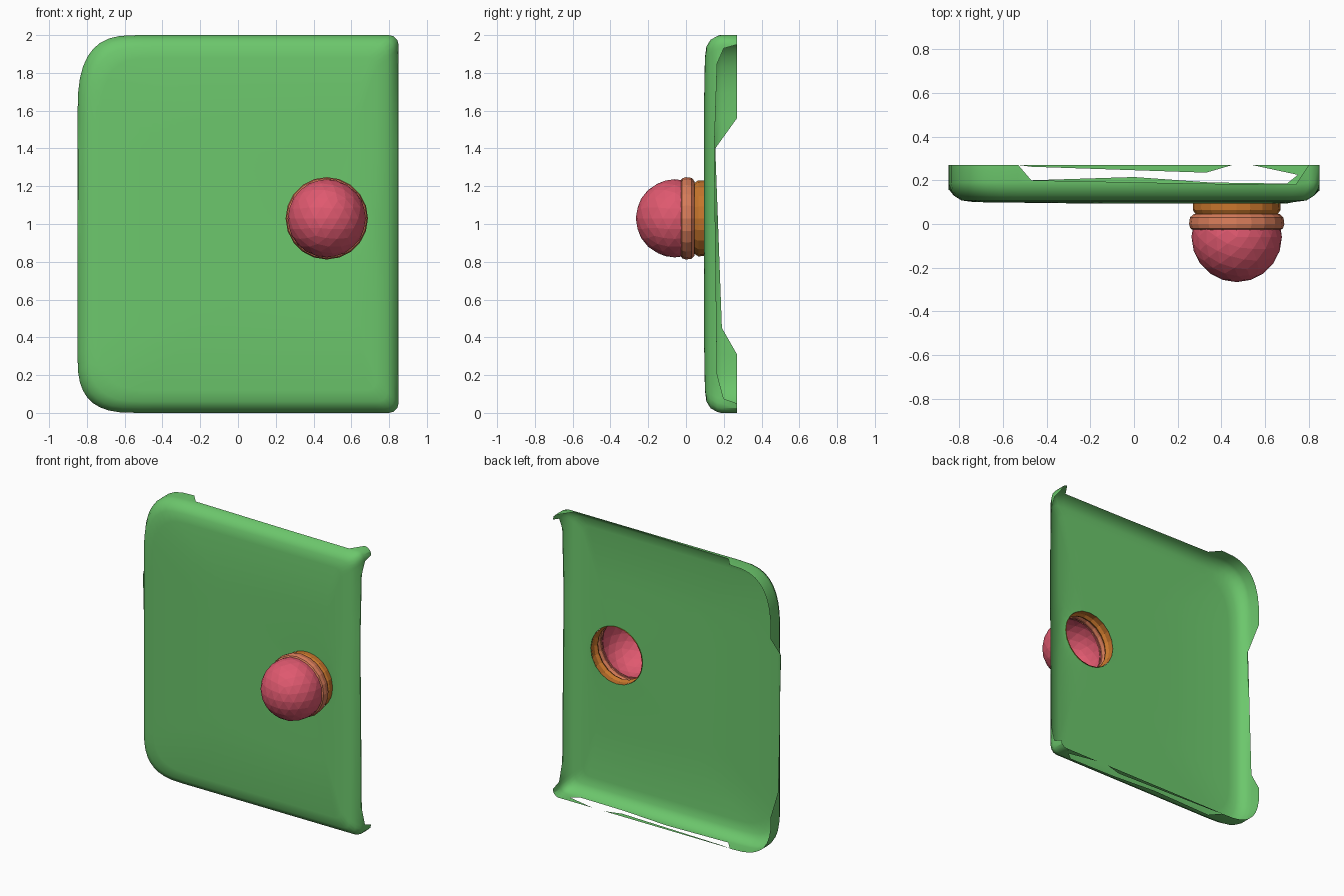
import bpy, bmesh
from math import sin, cos, pi, atan2, ceil
from mathutils import Vector

if "Cube" in bpy.data.objects:
    bpy.data.objects.remove(bpy.data.objects["Cube"], do_unlink=True)

KX, KZ = 0.47, 1.03      # knob axis
HOLE = 0.2


def material(name, rgb):
    m = bpy.data.materials.new(name)
    m.use_nodes = True
    m.diffuse_color = (*rgb, 1)
    m.node_tree.nodes["Principled BSDF"].inputs["Base Color"].default_value = (*rgb, 1)
    return m


green = material("leaf green", (0.15, 0.57, 0.15))
red = material("rose red", (0.74, 0.10, 0.16))
salmon = material("salmon", (0.68, 0.20, 0.10))
amber = material("amber brown", (0.57, 0.18, 0.025))


def finish(bm, name, mat, inside, smooth=False):
    """Weld, face away from the inside point, and make the object."""
    bmesh.ops.remove_doubles(bm, verts=bm.verts, dist=0.0005)
    bmesh.ops.recalc_face_normals(bm, faces=bm.faces)
    out = sum(f.normal.dot(f.calc_center_median() - Vector(inside)) * f.calc_area() for f in bm.faces)
    if out < 0:
        bmesh.ops.reverse_faces(bm, faces=bm.faces)
    me = bpy.data.meshes.new(name)
    bm.to_mesh(me)
    bm.free()
    me.materials.append(mat)
    ob = bpy.data.objects.new(name, me)
    bpy.context.collection.objects.link(ob)
    if smooth:
        bpy.ops.object.select_all(action='DESELECT')
        ob.select_set(True)
        bpy.context.view_layer.objects.active = ob
        bpy.ops.object.shade_smooth_by_angle(angle=pi / 6)
    return ob


def bridge(bm, rings):
    """Skin a list of closed rings of equal length."""
    loops = [[bm.verts.new(p) for p in r] for r in rings]
    for a, b in zip(loops, loops[1:]):
        for i in range(len(a)):
            j = (i + 1) % len(a)
            bm.faces.new((a[i], a[j], b[j], b[i]))


# Outline of the door panel: (x, z, depth of the back rim)
def side(keys, place):
    pts = []
    for (p, r), (q, s) in zip(keys, keys[1:]):
        n = max(1, ceil(abs(q - p) / 0.12))
        pts += [(*place(p + (q - p) * i / n), r + (s - r) * i / n) for i in range(n)]
    return pts + [(*place(keys[-1][0]), keys[-1][1])]


def corner(cx, cz, rx, rz, start, n, power):
    pts = []
    for i in range(1, n):
        a = start + pi / 2 * i / n
        c, s = cos(a), sin(a)
        pts.append((cx + rx * (1 if c > 0 else -1) * abs(c) ** power,
                    cz + rz * (1 if s > 0 else -1) * abs(s) ** power, 0.27))
    return pts


bottom = [(-0.53, 0.27), (-0.47, 0.2), (0, 0.215), (0.35, 0.19), (0.7, 0.185), (0.75, 0.225), (0.8, 0.27)]
right = [(0.05, 0.27), (0.075, 0.2), (0.2, 0.165), (1.4, 0.15), (1.85, 0.165), (1.93, 0.2), (1.95, 0.27)]
top = [(0.8, 0.27), (0.74, 0.18), (0.3, 0.185), (-0.47, 0.2), (-0.53, 0.27)]
left = [(1.56, 0.27), (1.4, 0.155), (0.45, 0.19), (0.31, 0.27)]
outline = side(bottom, lambda x: (x, 0))
outline += corner(0.8, 0.05, 0.05, 0.05, -pi / 2, 3, 1)
outline += side(right, lambda z: (0.85, z))
outline += corner(0.8, 1.95, 0.05, 0.05, 0, 3, 1)
outline += side(top, lambda x: (x, 2))
outline += corner(-0.53, 1.56, 0.32, 0.44, pi / 2, 9, 0.68)
outline += side(left, lambda z: (-0.85, z))
outline += corner(-0.53, 0.31, 0.32, 0.31, pi, 9, 0.68)

# Door panel: rolled edge, flat front, round hole behind the knob
rolled = [(0, 0.27), (0, 0.19), (0.005, 0.165), (0.025, 0.13), (0.06, 0.108), (0.12, 0.1)]
rings = [[(x * (1 - d / 0.85), min(y, r), 1 + (z - 1) * (1 - d)) for x, z, r in outline]
         for d, y in rolled]
hole = []
for x, y, z in rings[-1]:
    a = atan2(z - KZ, x - KX)
    hole.append((KX + HOLE * cos(a), 0.098, KZ + HOLE * sin(a)))
middle = [((p[0] + q[0]) / 2, 0.094, (p[2] + q[2]) / 2) for p, q in zip(rings[-1], hole)]
bm = bmesh.new()
bridge(bm, rings + [middle, hole])
finish(bm, "door_panel", green, (0, 0.6, 1), smooth=True)

# Slivers of the bottom wall behind its slot
bm = bmesh.new()
for shape in ([(-0.53, 0.27), (-0.47, 0.262), (0.33, 0.235), (0.45, 0.27)],
              [(0.54, 0.27), (0.75, 0.225), (0.8, 0.27)]):
    bm.faces.new([bm.verts.new((x, y, 0.002)) for x, y in shape])
finish(bm, "bottom_lip", green, (0, 0.2, 1))


# Knob collar and ring, turned about the y axis
def turned(name, profile, mat, n=20):
    bm = bmesh.new()
    bridge(bm, [[(KX + r * cos(2 * pi * i / n), y, KZ + r * sin(2 * pi * i / n))
                 for i in range(n)] for y, r in profile])
    finish(bm, name, mat, (KX, 0.02, KZ))


turned("knob_collar", [(0.105, 0.2), (0.065, 0.201), (0.045, 0.188), (0.03, 0.195)], amber)
turned("knob_ring", [(0.045, 0.197), (0.03, 0.214), (0.0, 0.218), (-0.02, 0.212), (-0.028, 0.2)], salmon)

# Hollow faceted knob, open at the back
bm = bmesh.new()
bmesh.ops.create_icosphere(bm, subdivisions=3, radius=0.207)
bmesh.ops.translate(bm, verts=bm.verts, vec=(KX, -0.059, KZ))
bmesh.ops.bisect_plane(bm, geom=bm.verts[:] + bm.edges[:] + bm.faces[:],
                       plane_co=(0, -0.015, 0), plane_no=(0, 1, 0), clear_outer=True)
finish(bm, "knob_ball", red, (KX, -0.059, KZ))
